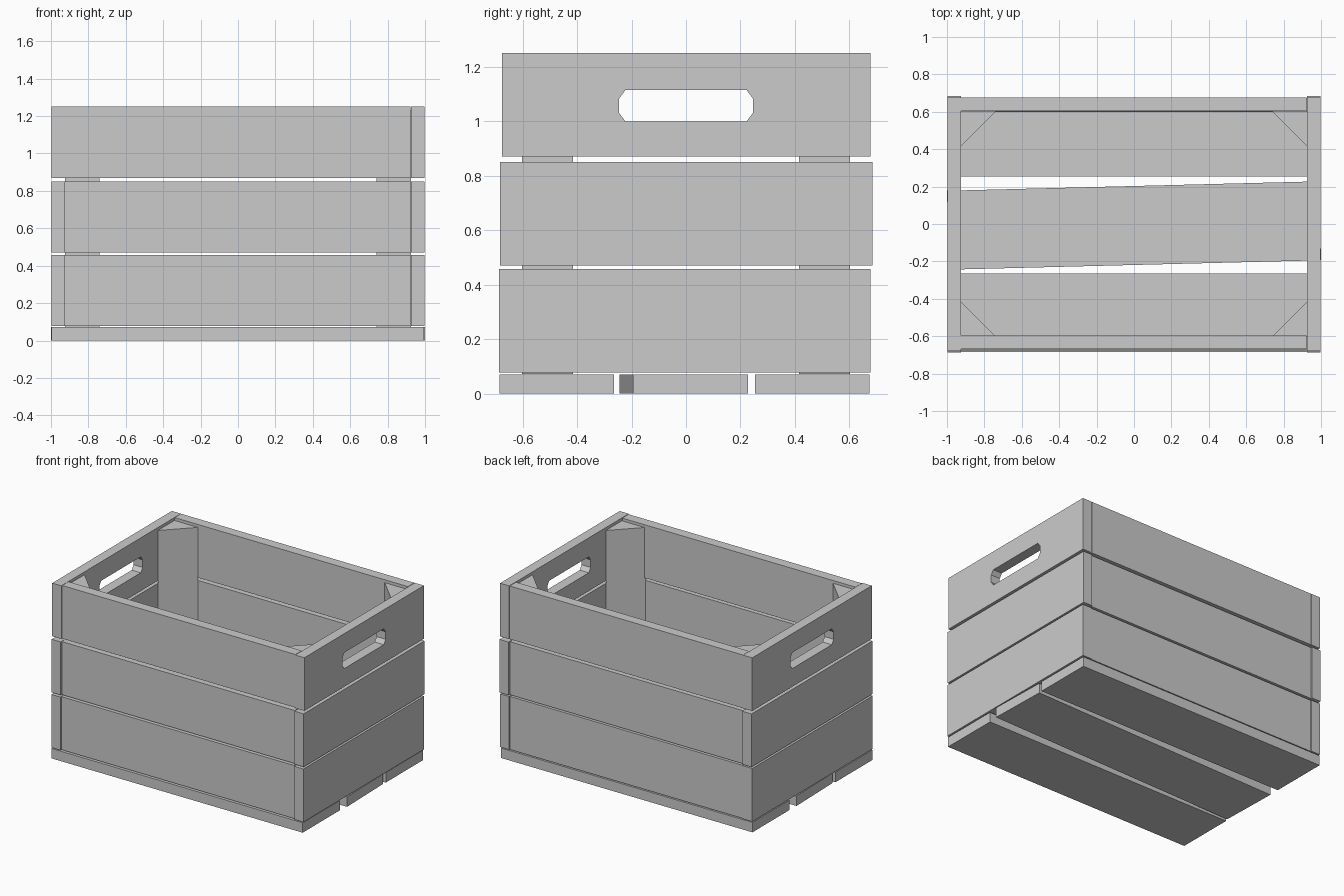
import bpy, bmesh
from math import radians

if "Cube" in bpy.data.objects:
    bpy.data.objects.remove(bpy.data.objects["Cube"])

T = 0.072   # board thickness
H = 0.38    # board height


def prism(name, pts, depth, axis='Z', start=0.0):
    """Extrude a 2D outline along Z (pts = x,y) or X (pts = y,z)."""
    bm = bmesh.new()
    place = (lambda a, b: (a, b, start)) if axis == 'Z' else (lambda a, b: (start, a, b))
    face = bm.faces.new([bm.verts.new(place(a, b)) for a, b in pts])
    ext = bmesh.ops.extrude_face_region(bm, geom=[face])
    verts = [v for v in ext['geom'] if isinstance(v, bmesh.types.BMVert)]
    bmesh.ops.translate(bm, verts=verts, vec=(0, 0, depth) if axis == 'Z' else (depth, 0, 0))
    bmesh.ops.recalc_face_normals(bm, faces=bm.faces)
    me = bpy.data.meshes.new(name)
    bm.to_mesh(me)
    bm.free()
    ob = bpy.data.objects.new(name, me)
    bpy.context.collection.objects.link(ob)
    return ob


def box(name, x0, x1, y0, y1, z0, z1):
    return prism(name, [(x0, y0), (x1, y0), (x1, y1), (x0, y1)], z1 - z0, 'Z', z0)


# Hand hole cutter, chamfered slot running through both ends
a, c, d, z0, z1 = 0.245, 0.022, 0.03, 1.0, 1.114
slot = prism("handle_cutter",
             [(-a + c, z0), (a - c, z0), (a, z0 + d), (a, z1 - d),
              (a - c, z1), (-a + c, z1), (-a, z1 - d), (-a, z0 + d)],
             2.4, 'X', -1.2)
slot.hide_render = True
slot.hide_viewport = True
slot.display_type = 'WIRE'

# Rows: name, base height, end board y range, front outer y, back outer y
rows = [("lower", 0.078, -0.686, 0.677, -0.676, 0.672),
        ("middle", 0.471, -0.682, 0.684, -0.673, 0.674),
        ("upper", 0.870, -0.675, 0.677, -0.668, 0.676)]
for row, z, ya, yb, front, back in rows:
    for side, s in (("left", -1), ("right", 1)):
        x0, x1 = sorted((s * 0.998, s * (0.998 - T)))
        end = box(f"{row}_{side}_end_board", x0, x1, ya, yb, z, z + H)
        if row == "upper":
            cut = end.modifiers.new("hand_hole", 'BOOLEAN')
            cut.operation = 'DIFFERENCE'
            cut.solver = 'EXACT'
            cut.object = slot
    box(f"{row}_front_board", -0.924, 0.922, front, front + T, z, z + H)
    box(f"{row}_back_board", -0.924, 0.922, back - T, back, z, z + H)

# Triangular corner posts
for sx, side in ((-1, "left"), (1, "right")):
    for sy, end in ((-1, "front"), (1, "back")):
        X, Y = sx * 0.925, sy * 0.602
        prism(f"{end}_{side}_post", [(X, Y), (X - sx * 0.185, Y), (X, Y - sy * 0.187)],
              1.158, 'Z', 0.072)

# Floor slats, the middle one slightly askew
box("front_floor_slat", -0.998, 0.992, -0.685, -0.264, 0, 0.071)
box("back_floor_slat", -0.998, 0.992, 0.254, 0.674, 0, 0.071)
mid = box("middle_floor_slat", -0.995, 0.995, -0.211, 0.211, 0, 0.071)
mid.location.y = -0.008
mid.rotation_euler.z = radians(1.45)
